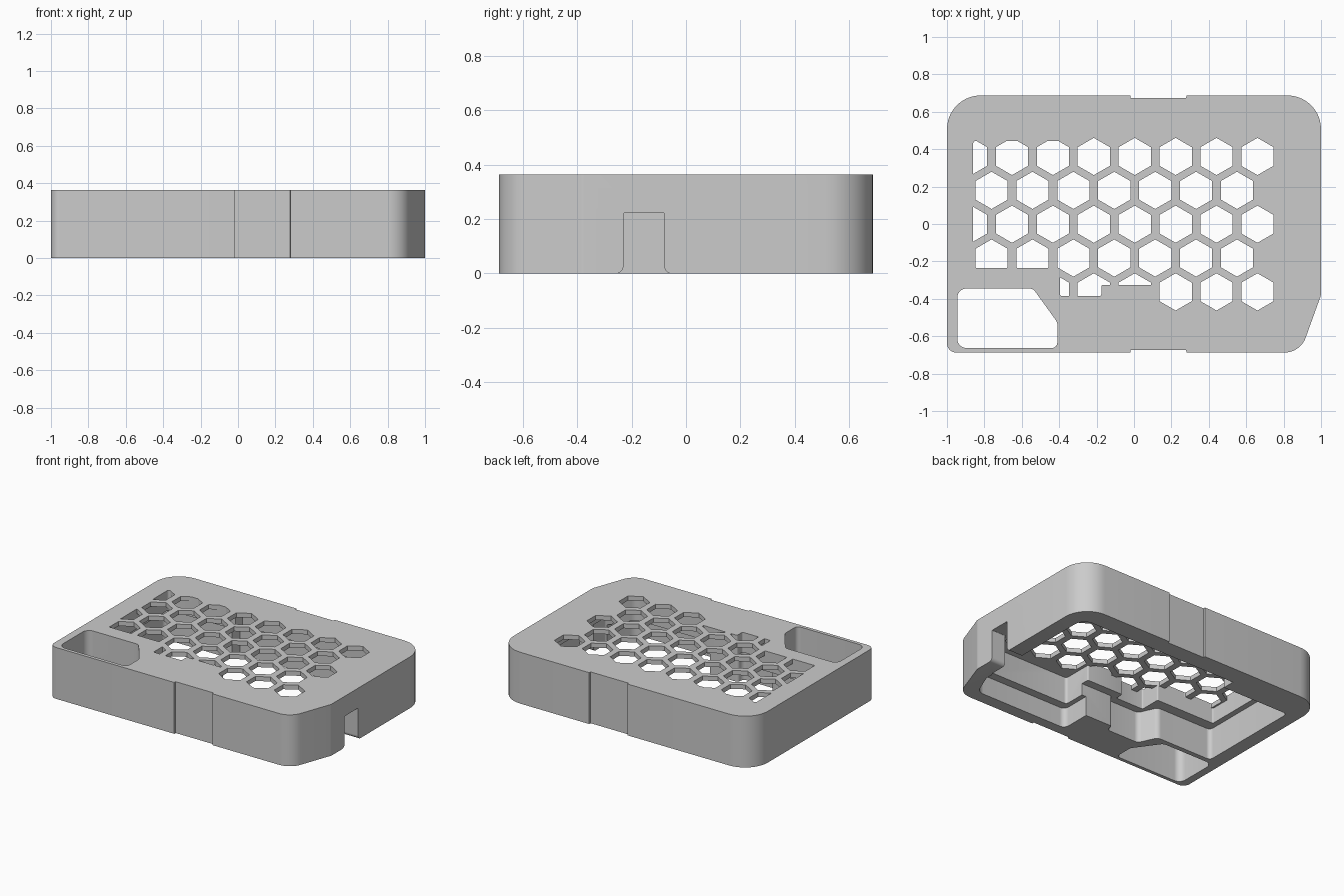
import bpy
import bmesh
import math
from mathutils import Vector, Matrix

cube = bpy.data.objects.get("Cube")
if cube:
    bpy.data.objects.remove(cube, do_unlink=True)

grey = bpy.data.materials.new("light_grey_plastic")
grey.use_nodes = True
grey.diffuse_color = (0.6, 0.6, 0.6, 1)
grey.node_tree.nodes["Principled BSDF"].inputs["Base Color"].default_value = (0.6, 0.6, 0.6, 1)

TOP, CEILING, LEDGE, FRONT_LEDGE = 0.365, 0.333, 0.223, 0.14


def rounded(corners, steps=10):
    """Outline from (x, y, radius) corners, each filleted by its radius."""
    out = []
    for i, (x, y, r) in enumerate(corners):
        p = Vector((x, y))
        a = (Vector(corners[i - 1][:2]) - p).normalized()
        b = (Vector(corners[(i + 1) % len(corners)][:2]) - p).normalized()
        if r == 0:
            out.append(p)
            continue
        half = a.angle(b) / 2
        centre = p + (a + b).normalized() * (r / math.sin(half))
        start = p + a * (r / math.tan(half)) - centre
        end = p + b * (r / math.tan(half)) - centre
        sweep = start.angle_signed(end)
        for k in range(steps + 1):
            out.append(centre + Matrix.Rotation(-sweep * k / steps, 2) @ start)
    return out


def prism(name, outlines, low, high, along_x=False):
    """Extrude one or more closed outlines from low to high."""
    bm = bmesh.new()
    for outline in outlines:
        spot = (lambda p: (low, p.x, p.y)) if along_x else (lambda p: (p.x, p.y, low))
        face = bm.faces.new([bm.verts.new(spot(p)) for p in outline])
        ext = bmesh.ops.extrude_face_region(bm, geom=[face])
        shift = Vector((high - low, 0, 0)) if along_x else Vector((0, 0, high - low))
        bmesh.ops.translate(bm, vec=shift,
                            verts=[v for v in ext["geom"] if isinstance(v, bmesh.types.BMVert)])
    bmesh.ops.recalc_face_normals(bm, faces=bm.faces)
    mesh = bpy.data.meshes.new(name)
    bm.to_mesh(mesh)
    bm.free()
    mesh.materials.append(grey)
    obj = bpy.data.objects.new(name, mesh)
    bpy.context.collection.objects.link(obj)
    return obj


def select(obj):
    bpy.ops.object.select_all(action="DESELECT")
    obj.select_set(True)
    bpy.context.view_layer.objects.active = obj


def cut(target, cutter):
    cutter.hide_render = True
    mod = target.modifiers.new("cut", "BOOLEAN")
    mod.operation = "DIFFERENCE"
    mod.solver = "EXACT"
    mod.object = cutter
    select(target)
    bpy.ops.object.modifier_apply(modifier=mod.name)
    bpy.data.objects.remove(cutter, do_unlink=True)


# Case shell: rounded block with a shallow recess on the front and back
E = 0.6875
shell = prism("case_shell", [rounded([
    (1, E, 0.18), (0.28, E, 0), (0.279, E - 0.015, 0), (-0.019, E - 0.015, 0), (-0.02, E, 0),
    (-1, E, 0.18), (-1, -E, 0.05),
    (-0.02, -E, 0), (-0.019, 0.015 - E, 0), (0.279, 0.015 - E, 0), (0.28, -E, 0),
    (0.889, -E, 0.12), (1, -0.38, 0.05)])], 0, TOP)

# Upper pocket outline, shared by the opening and the grille
pocket = rounded([
    (-0.86, 0.445, 0.015), (-0.33, 0.445, 0), (-0.33, 0.52, 0), (0.85, 0.52, 0.06),
    (0.85, -0.4, 0.04), (0.77, -0.54, 0.06), (0.115, -0.54, 0.02), (0.115, -0.325, 0.01),
    (-0.175, -0.325, 0.01), (-0.175, -0.385, 0.01), (-0.395, -0.385, 0.01),
    (-0.395, -0.235, 0.01), (-0.86, -0.235, 0.01)], 5)
cut(shell, prism("pocket_cutter", [pocket], -0.1, 0.5))

# Wider lower pocket, leaving a ledge around the upper one
cut(shell, prism("ledge_cutter", [rounded([
    (-0.9, 0.46, 0.03), (-0.37, 0.46, 0), (-0.37, 0.55, 0), (0.89, 0.55, 0.08),
    (0.89, -0.36, 0.02), (0.75, -0.53, 0.05), (0.13, -0.53, 0.02), (0.13, -0.385, 0.02),
    (-0.14, -0.385, 0.02), (-0.14, -0.44, 0.03), (-0.4, -0.44, 0.04),
    (-0.46, -0.31, 0.04), (-0.9, -0.31, 0.03)])], -0.1, LEDGE))

# Front bay of the lower pocket, with its ledge closer to the bottom
cut(shell, prism("front_bay_cutter", [rounded([
    (0.08, -0.37, 0), (0.88, -0.35, 0), (0.88, -0.43, 0.05), (0.81, -0.6, 0.07),
    (0.08, -0.6, 0.04)])], -0.1, FRONT_LEDGE))

# Through opening in the front corner
cut(shell, prism("window_cutter", [rounded([
    (-0.945, -0.345, 0.05), (-0.54, -0.345, 0.04), (-0.41, -0.525, 0.04),
    (-0.41, -0.663, 0.03), (-0.945, -0.663, 0.05)])], -0.1, 0.5))

# Cable slot in the left wall, flared at the bottom
cut(shell, prism("slot_cutter", [rounded([
    (-0.3, -0.05, 0), (-0.3, -0.001, 0), (-0.23, -0.001, 0.03), (-0.23, LEDGE, 0.005),
    (-0.08, LEDGE, 0.005), (-0.08, -0.001, 0.03), (0, -0.001, 0), (0, -0.05, 0)])],
    0.8, 1.1, along_x=True))

# Honeycomb grille closing the top of the pocket
PITCH, ROW, RADIUS = 0.2187, 0.181, 0.0995
cells = []
for row in range(5):
    for col in range(8 - row % 2):
        cx = 0.66 - PITCH * (col + 0.5 * (row % 2))
        cy = 0.361 - ROW * row
        cells.append([Vector((cx + RADIUS * math.sin(k * math.pi / 3),
                              cy + RADIUS * math.cos(k * math.pi / 3))) for k in range(6)])
grille = prism("honeycomb_grille", [pocket], CEILING, TOP)
cut(grille, prism("cell_cutter", cells, 0.2, 0.5))

for part in (shell, grille):
    select(part)
    bpy.ops.object.shade_smooth_by_angle(angle=math.radians(25))
